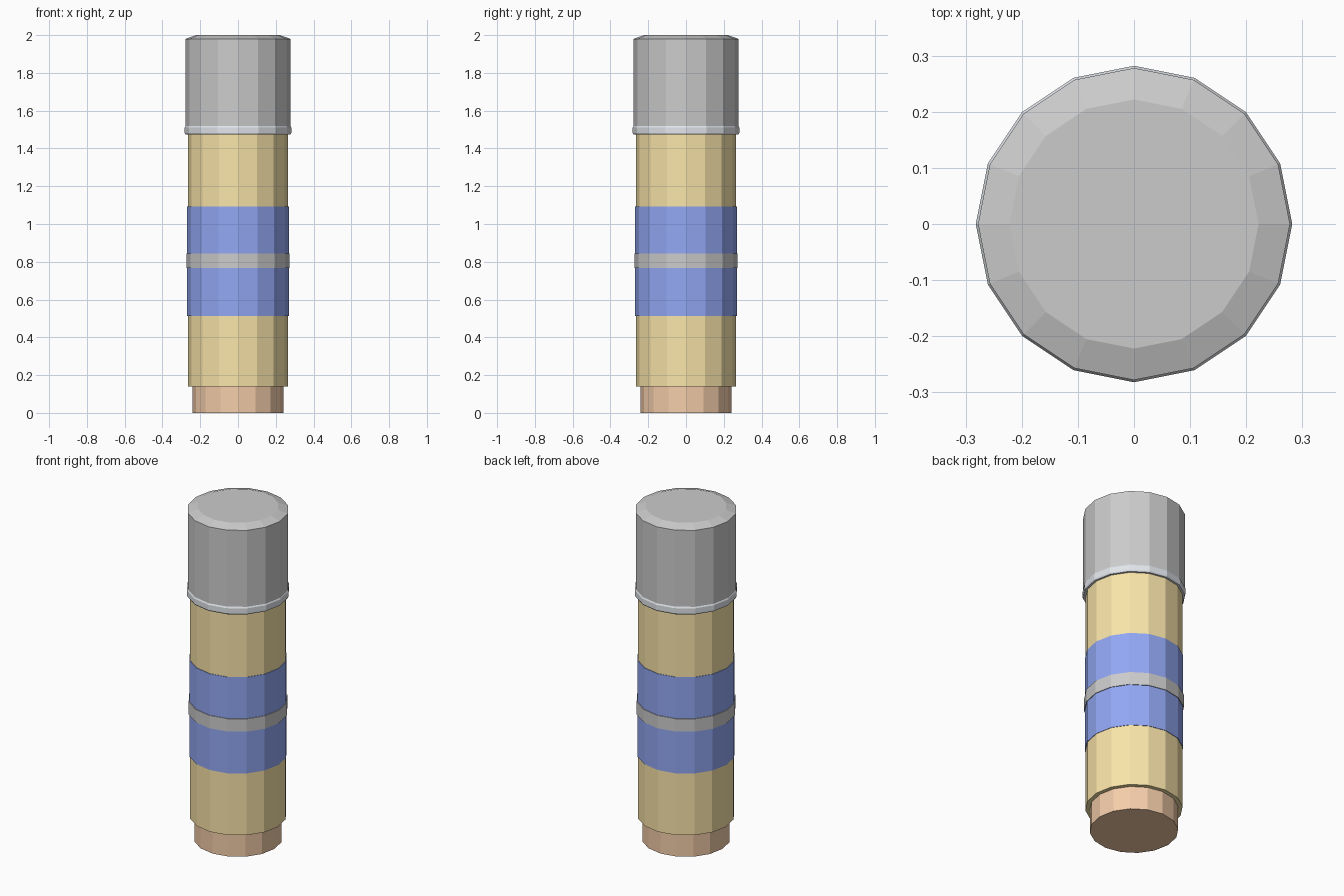
import bpy, bmesh
from math import cos, sin, tau

if "Cube" in bpy.data.objects:
    bpy.data.objects.remove(bpy.data.objects["Cube"])

SIDES = 16


def material(name, rgb):
    mat = bpy.data.materials.new(name)
    mat.diffuse_color = (*rgb, 1)
    mat.use_nodes = True
    mat.node_tree.nodes["Principled BSDF"].inputs["Base Color"].default_value = mat.diffuse_color
    return mat


def lathe(name, profile, mat=None):
    """Closed flat-shaded solid from (radius, z) points, bottom to top."""
    bm = bmesh.new()
    rings = [[bm.verts.new((r * cos(tau * i / SIDES), r * sin(tau * i / SIDES), z))
              for i in range(SIDES)] for r, z in profile]
    for low, high in zip(rings, rings[1:]):
        for i in range(SIDES):
            j = (i + 1) % SIDES
            bm.faces.new((low[i], low[j], high[j], high[i]))
    bm.faces.new(rings[0][::-1])
    bm.faces.new(rings[-1])
    mesh = bpy.data.meshes.new(name)
    bm.to_mesh(mesh)
    bm.free()
    obj = bpy.data.objects.new(name, mesh)
    bpy.context.collection.objects.link(obj)
    if mat:
        mesh.materials.append(mat)
    return obj


gold = material("gold", (0.95, 0.78, 0.4))
blue = material("blue", (0.29, 0.39, 0.91))
copper = material("copper", (0.91, 0.61, 0.4))
steel = material("steel", (0.76, 0.79, 0.83))

# Twist base and tube body
lathe("twist_base", [(0.242, 0), (0.242, 0.14)], copper)
lathe("tube_body", [(0.266, 0.14), (0.266, 1.48)], gold)

# Label and its centre stripe
lathe("label_band", [(0.269, 0.513), (0.269, 1.092)], blue)
lathe("label_stripe", [(0.273, 0.766), (0.273, 0.843)])

# Cap with sloped top edge, and the lip around its mouth
lathe("cap", [(0.278, 1.475), (0.278, 1.98), (0.222, 2.0)])
lathe("cap_lip", [(0.278, 1.474), (0.282, 1.482), (0.282, 1.512), (0.278, 1.52)], steel)
